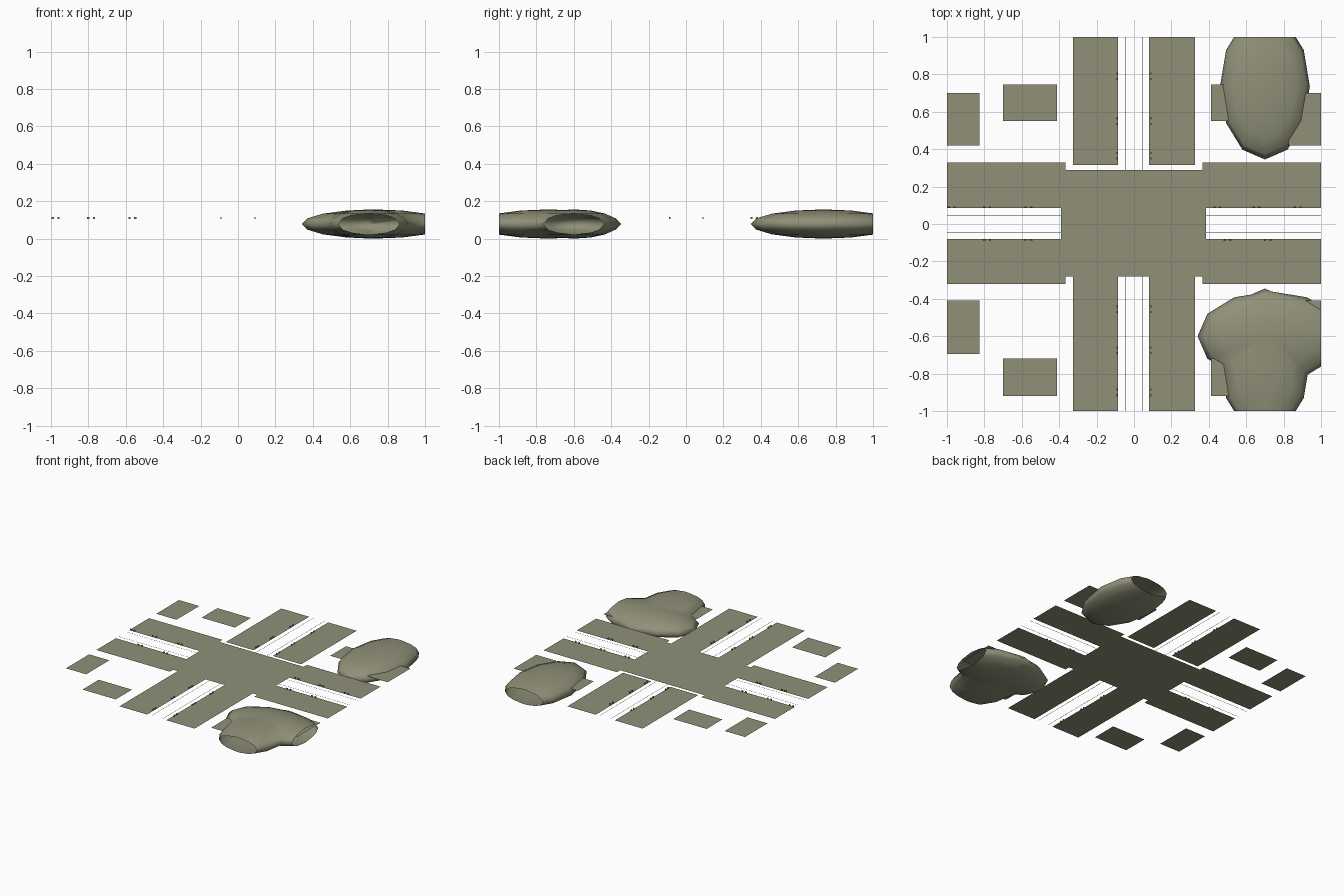
import bpy, bmesh, math
from mathutils import Vector

if "Cube" in bpy.data.objects:
    bpy.data.objects.remove(bpy.data.objects["Cube"])

GROUND = 0.105   # height of the flat ground pieces
HILL_Z = 0.078   # hill centre height and vertical radius

mat = bpy.data.materials.new("olive_ground")
mat.diffuse_color = (0.28, 0.28, 0.19, 1)
mat.use_nodes = True
mat.node_tree.nodes["Principled BSDF"].inputs["Base Color"].default_value = mat.diffuse_color


def finish(name, bm, smooth=False):
    me = bpy.data.meshes.new(name)
    bm.to_mesh(me)
    bm.free()
    me.materials.append(mat)
    for p in me.polygons:
        p.use_smooth = smooth
    ob = bpy.data.objects.new(name, me)
    bpy.context.collection.objects.link(ob)
    return ob


def quad(bm, x0, x1, y0, y1, z):
    bm.faces.new([bm.verts.new(c) for c in
                  ((x0, y0, z), (x1, y0, z), (x1, y1, z), (x0, y1, z))])


def sheet(name, rects, z=GROUND):
    bm = bmesh.new()
    for r in rects:
        quad(bm, *r, z)
    return finish(name, bm)


# Crossing and the four pairs of pavement bands
sheet("crossing", [(-0.39, 0.385, -0.08, 0.085),
                   (-0.365, 0.365, 0.085, 0.29), (-0.365, 0.365, -0.28, -0.08)])
sheet("west_pavement", [(-1, -0.365, 0.085, 0.33), (-1, -0.365, -0.32, -0.08)])
sheet("east_pavement", [(0.365, 1, 0.085, 0.33), (0.365, 1, -0.32, -0.08)])
sheet("north_pavement", [(-0.325, -0.085, 0.315, 1), (0.08, 0.325, 0.315, 1)])
sheet("south_pavement", [(-0.325, -0.085, -1, -0.28), (0.08, 0.325, -1, -0.28)])

# Separate plots, two in each corner
plots = []
for s in (-1, 1):
    for x0, x1, y0, y1 in ((0.825, 1, 0.42, 0.70), (0.412, 0.70, 0.55, 0.745),
                           (0.825, 1, -0.695, -0.41), (0.412, 0.70, -0.92, -0.72)):
        xa, xb = sorted((s * x0, s * x1))
        plots.append((xa, xb, y0, y1))
sheet("plots", plots)

# Kerb lines with rounded corners at the crossing
E, R, W = 0.047, 0.025, 0.003
for sx in (-1, 1):
    for sy in (-1, 1):
        path = [(E, 1)]
        for i in range(7):
            a = math.pi - i / 6 * math.pi / 2
            # corner arc runs from the side road into the main road
            path.append((E + R + R * math.cos(a), E + R - R * math.sin(math.pi - a)))
        path.append((1, E))
        bm = bmesh.new()
        rows = []
        for i, p in enumerate(path):
            a, b = Vector(path[max(i - 1, 0)]), Vector(path[min(i + 1, len(path) - 1)])
            t = (b - a).normalized()
            if i in (0, 1):
                t = Vector((0, -1))
            if i >= len(path) - 2:
                t = Vector((1, 0))
            n = Vector((-t.y, t.x)) * W / 2
            rows.append([bm.verts.new((sx * (p[0] + k * n.x), sy * (p[1] + k * n.y),
                                       GROUND + 0.001)) for k in (-1, 1)])
        for (a, b), (c, d) in zip(rows, rows[1:]):
            bm.faces.new((a, c, d, b) if sx * sy > 0 else (a, b, d, c))
        finish("kerb_line", bm)

# Painted stripes on the west side of the crossing
sheet("crosswalk", [(-0.085, -0.058, -0.045 + i * 0.013, -0.039 + i * 0.013)
                    for i in range(7)], GROUND + 0.001)


# Small street fixtures, in pairs along the pavement edges
def fixtures(name, spots, along_x):
    bm = bmesh.new()
    for x, y in spots:
        for off in (-0.015, 0.015):
            r = bmesh.ops.create_cube(bm, size=1)
            sx, sy = (0.012, 0.006) if along_x else (0.006, 0.012)
            for v in r["verts"]:
                v.co = (x + (off if along_x else 0) + v.co.x * sx,
                        y + (0 if along_x else off) + v.co.y * sy,
                        GROUND + 0.006 + v.co.z * 0.010)
    finish(name, bm)


for s, side in ((-1, "west"), (1, "east")):
    fixtures(side + "_lane_fixtures",
             [(s * 0.09, y) for y in (0.79, 0.55, 0.365, -0.455, -0.675, -0.9)], False)
fixtures("north_edge_fixtures", [(x, 0.09) for x in (-0.975, -0.785, -0.565, 0.445, 0.655, 0.875)], True)
fixtures("south_edge_fixtures", [(x, -0.087) for x in (-0.785, -0.565, 0.5, 0.715)], True)


# Rounded hills, trimmed at the edge of the model
def ellipsoid(name, x, y, rx, ry):
    bm = bmesh.new()
    bmesh.ops.create_uvsphere(bm, u_segments=12, v_segments=8, radius=1)
    for v in bm.verts:
        v.co = (x + v.co.x * rx, y + v.co.y * ry, HILL_Z + v.co.z * HILL_Z)
    return finish(name, bm, True)


def trim(ob):
    bm = bmesh.new()
    bm.from_mesh(ob.data)
    for n in ((1, 0, 0), (0, 1, 0), (0, -1, 0)):
        bmesh.ops.bisect_plane(bm, geom=bm.verts[:] + bm.edges[:] + bm.faces[:],
                               plane_co=n, plane_no=n, clear_outer=True)
    bm.to_mesh(ob.data)
    bm.free()


north_hill = ellipsoid("north_hill", 0.70, 0.735, 0.24, 0.39)
trim(north_hill)

south_hill = ellipsoid("south_hill", 0.73, -0.60, 0.39, 0.24)
lobe = ellipsoid("south_hill_lobe", 0.70, -0.735, 0.24, 0.39)
mod = south_hill.modifiers.new("join", 'BOOLEAN')
mod.operation = 'UNION'
mod.solver = 'EXACT'
mod.object = lobe
bpy.context.view_layer.objects.active = south_hill
bpy.ops.object.modifier_apply(modifier="join")
bpy.data.objects.remove(lobe)
trim(south_hill)
